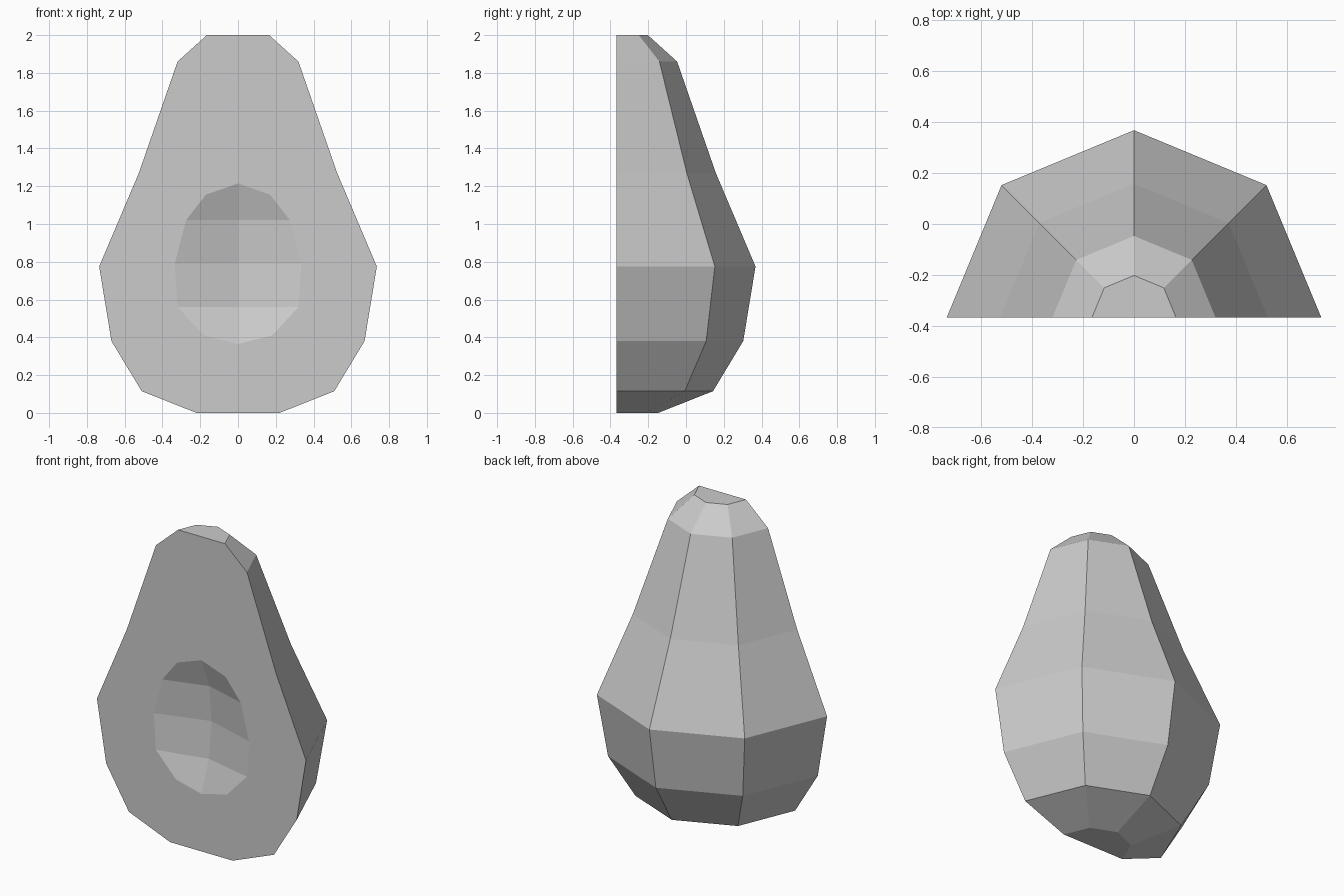
import bpy, bmesh, math

if "Cube" in bpy.data.objects:
    bpy.data.objects.remove(bpy.data.objects["Cube"])

CUT_Y = -0.367
# body profile: (radius, z) from base to tip
PROFILE = [(0.22, 0), (0.51, 0.115), (0.67, 0.38), (0.735, 0.775),
           (0.525, 1.27), (0.32, 1.86), (0.165, 2.0)]
# hollow rim, right side from top to bottom: (x, z)
RIM = [(0.17, 1.155), (0.275, 1.02), (0.335, 0.79), (0.32, 0.56), (0.18, 0.41)]
# deepest line of the hollow: (depth, z)
SPINE = [(0, 1.215), (0.08, 1.02), (0.1, 0.79), (0.075, 0.56), (0, 0.365)]

bm = bmesh.new()

# half-round skin: five points per ring
rings = []
for r, z in PROFILE:
    rings.append([bm.verts.new((r * math.cos(a), CUT_Y + r * math.sin(a), z))
                  for a in (i * math.pi / 4 for i in range(5))])
for lo, hi in zip(rings, rings[1:]):
    for i in range(4):
        bm.faces.new((lo[i], lo[i + 1], hi[i + 1], hi[i]))
bm.faces.new(rings[0])
bm.faces.new(rings[-1])

# seed hollow: two mirrored strips meeting at a central crease
spine = [bm.verts.new((0, CUT_Y + d, z)) for d, z in SPINE]
for side in (1, -1):
    rim = [bm.verts.new((side * x, CUT_Y, z)) for x, z in RIM]
    bm.faces.new((spine[0], rim[0], rim[1], spine[1]))
    bm.faces.new((spine[1], rim[1], rim[2], spine[2]))
    bm.faces.new((spine[2], rim[2], rim[3], spine[3]))
    bm.faces.new((spine[3], rim[3], rim[4], spine[4]))

# flat cut face around the hollow
border = [e for e in bm.edges if len(e.link_faces) == 1]
bmesh.ops.triangle_fill(bm, use_beauty=True, use_dissolve=False, edges=border,
                        normal=(0, -1, 0))
bmesh.ops.recalc_face_normals(bm, faces=bm.faces[:])

mesh = bpy.data.meshes.new("fruit_half")
bm.to_mesh(mesh)
bm.free()
bpy.context.collection.objects.link(bpy.data.objects.new("fruit_half", mesh))
